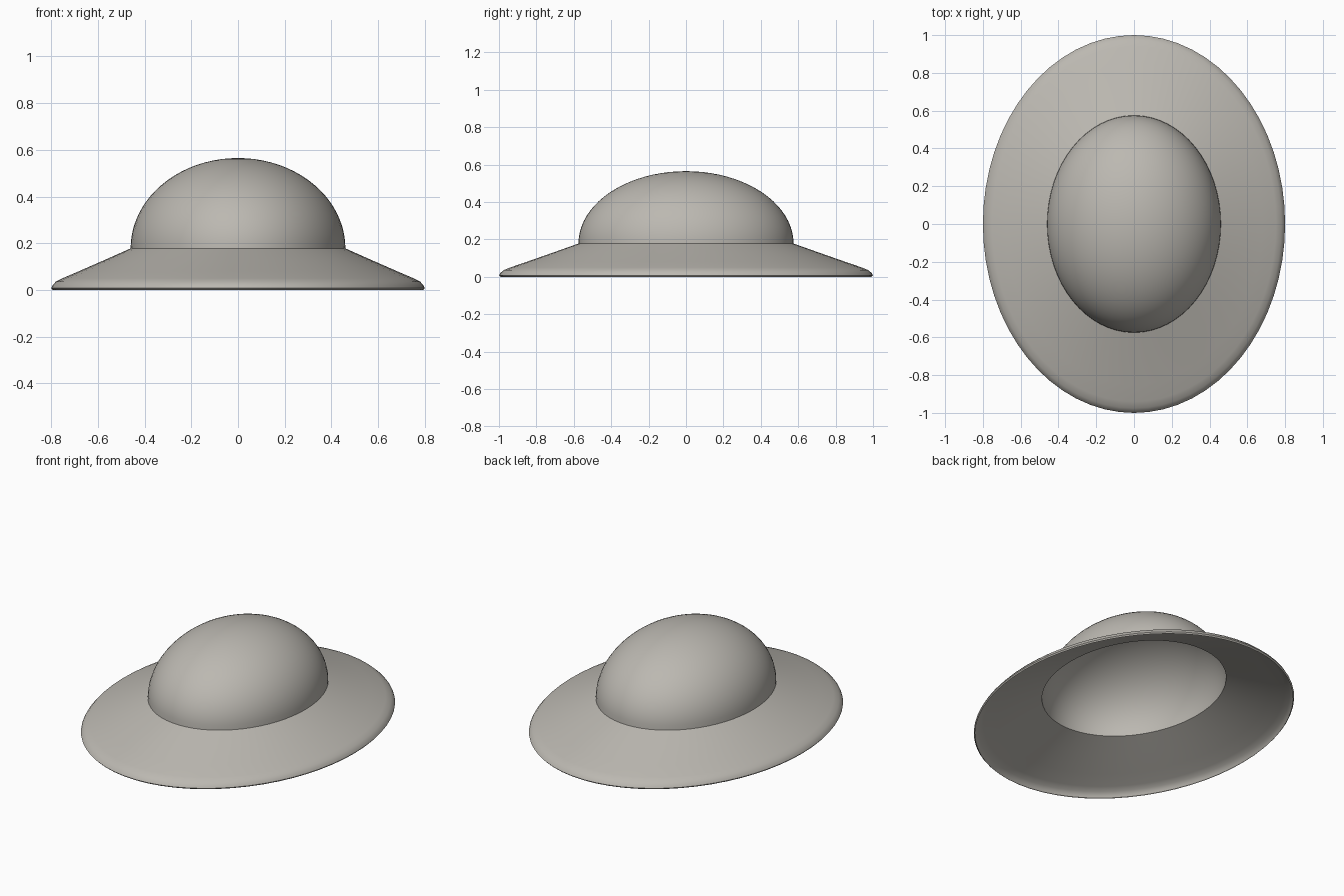
import bpy, bmesh, math

if "Cube" in bpy.data.objects:
    bpy.data.objects.remove(bpy.data.objects["Cube"])

SEGMENTS = 64
X_RATIO = 0.8  # the hat is an oval, narrower across x


def make_material(name, color):
    mat = bpy.data.materials.new(name)
    mat.diffuse_color = (*color, 1.0)
    mat.use_nodes = True
    mat.node_tree.nodes["Principled BSDF"].inputs["Base Color"].default_value = mat.diffuse_color
    return mat


def lathe(name, profile, mat):
    """Spin a (radius, height) profile into an oval sheet; radius 0 closes it."""
    bm = bmesh.new()
    rings = []
    for r, z in profile:
        if r == 0:
            rings.append([bm.verts.new((0, 0, z))] * SEGMENTS)
            continue
        angles = [2 * math.pi * i / SEGMENTS for i in range(SEGMENTS)]
        rings.append([bm.verts.new((X_RATIO * r * math.cos(a), r * math.sin(a), z))
                      for a in angles])
    for low, high in zip(rings, rings[1:]):
        for i in range(SEGMENTS):
            j = (i + 1) % SEGMENTS
            corners = [low[i], low[j], high[j], high[i]]
            bm.faces.new(list(dict.fromkeys(corners)))
    mesh = bpy.data.meshes.new(name)
    bm.to_mesh(mesh)
    bm.free()
    mesh.materials.append(mat)
    obj = bpy.data.objects.new(name, mesh)
    bpy.context.collection.objects.link(obj)
    bpy.context.view_layer.objects.active = obj
    obj.select_set(True)
    bpy.ops.object.shade_smooth_by_angle(angle=math.radians(40))
    obj.select_set(False)
    return obj


felt = make_material("warm_grey_felt", (0.50, 0.48, 0.44))

# Sloping brim with a rolled outer lip, open underneath
brim_profile = [(0.992, 0.0), (1.0, 0.008), (0.993, 0.02), (0.975, 0.036),
                (0.94, 0.05), (0.85, 0.081), (0.71, 0.13), (0.575, 0.178)]
lathe("brim", brim_profile, felt)

# Hollow domed crown
STEPS = 20
crown_profile = [(0.575 * math.cos(t), 0.178 + 0.387 * math.sin(t))
                 for t in (math.pi / 2 * i / STEPS for i in range(STEPS))]
crown_profile.append((0, 0.565))
lathe("crown", crown_profile, felt)
